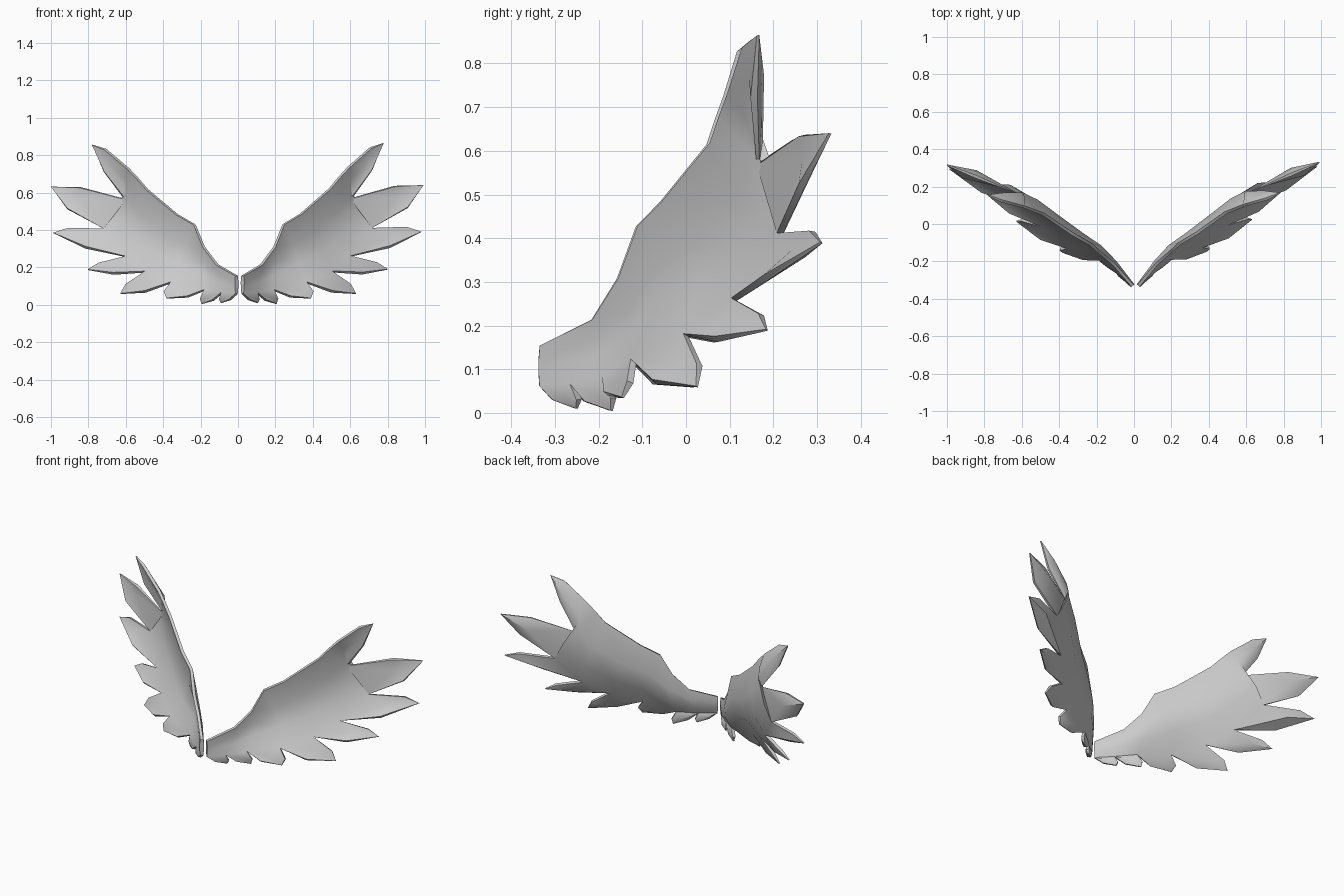
import bpy, bmesh
from math import sin, pi
from mathutils import Vector

if "Cube" in bpy.data.objects:
    bpy.data.objects.remove(bpy.data.objects["Cube"], do_unlink=True)

grey = bpy.data.materials.new("soft_grey")
grey.use_nodes = True
grey.diffuse_color = (0.6, 0.6, 0.6, 1)
grey.node_tree.nodes["Principled BSDF"].inputs["Base Color"].default_value = (0.6, 0.6, 0.6, 1)

# Leading edge and feather notches, both from root to wing end
LEADING = [(.024, -.33, .155), (.125, -.21, .215), (.195, -.15, .31), (.243, -.105, .43),
           (.335, -.05, .485), (.49, .06, .62), (.54, .08, .68), (.59, .1, .735)]
NOTCHES = [(.024, -.33, .06), (.1, -.26, .065), (.19, -.185, .08), (.365, -.12, .12),
           (.5, 0, .178), (.6, .11, .26), (.714, .215, .41), (.607, .165, .57)]
# One tip per feather, lowest feather first
TIPS = [(.104, -.25, .01), (.205, -.17, .005), (.39, -.145, .035), (.63, .025, .06),
        (.8, .185, .19), (.98, .31, .39), (.992, .33, .64), (.778, .165, .865)]
COLUMNS = 4
EDGE, BODY, RIDGE, POINT = .008, .012, .018, .003


def place_left(p):
    return Vector(p)


def place_right(p):
    # Mirrored wing, opened slightly differently
    return Vector((.017 - p.x * 1.025, p.y - .015 * p.x, p.z - .013 * p.x * p.z))


def build_sheet():
    """Middle surface of a wing, with half the thickness at each vertex."""
    sheet = bmesh.new()
    half = []

    def vert(p, thick):
        half.append(thick)
        return sheet.verts.new(p)

    # Hollowed body between the leading edge and the notches
    grid = []
    for i, (lead, notch) in enumerate(zip(LEADING, NOTCHES)):
        row = []
        for j in range(COLUMNS):
            t = j / (COLUMNS - 1)
            p = Vector(lead).lerp(Vector(notch), t)
            p.y += .065 * sin(pi * i / 8) * sin(pi * t)
            row.append(vert(p, BODY if 0 < t < 1 else EDGE))
        grid.append(row)
    for a, b in zip(grid, grid[1:]):
        for j in range(COLUMNS - 1):
            sheet.faces.new((a[j], a[j + 1], b[j + 1], b[j]))

    # Feathers: each is a pointed fan around a raised centre
    bases = [(a[-1], b[-1]) for a, b in zip(grid, grid[1:])]
    bases.append(tuple(reversed(grid[-1])))
    for base, tip in zip(bases, TIPS):
        tip = Vector(tip)
        low, high = base[0].co, base[-1].co
        middle = (low + high) / 2
        size = (tip - middle).length
        forward = Vector((0, -.08 * size, 0))
        lower = vert(low.lerp(tip, .62) + (low - middle) * .4 + forward, EDGE)
        upper = vert(high.lerp(tip, .64) + (high - middle) * .25, EDGE)
        centre = vert(middle.lerp(tip, .55) - forward * .5, RIDGE)
        point = vert(tip, POINT)
        ring = list(reversed(base)) + [lower, point, upper, base[-1]]
        for a, b in zip(ring, ring[1:]):
            sheet.faces.new((a, b, centre))
    sheet.verts.index_update()
    sheet.normal_update()
    return sheet, half


def build_wing(name, place):
    sheet, half = build_sheet()
    solid = bmesh.new()
    # Front and back skins
    front = [solid.verts.new(place(v.co + v.normal * half[v.index])) for v in sheet.verts]
    back = [solid.verts.new(place(v.co - v.normal * half[v.index])) for v in sheet.verts]
    for face in sheet.faces:
        ids = [v.index for v in face.verts]
        solid.faces.new([front[k] for k in ids])
        solid.faces.new([back[k] for k in reversed(ids)])
    # Rim joining the skins
    for edge in sheet.edges:
        if edge.is_boundary:
            a, b = (v.index for v in edge.verts)
            solid.faces.new((front[a], front[b], back[b], back[a]))
    bmesh.ops.recalc_face_normals(solid, faces=solid.faces[:])
    mesh = bpy.data.meshes.new(name)
    solid.to_mesh(mesh)
    solid.free()
    sheet.free()
    mesh.materials.append(grey)
    wing = bpy.data.objects.new(name, mesh)
    bpy.context.collection.objects.link(wing)
    bpy.ops.object.select_all(action="DESELECT")
    wing.select_set(True)
    bpy.context.view_layer.objects.active = wing
    bpy.ops.object.shade_smooth_by_angle(angle=pi / 4)


build_wing("left_wing", place_left)
build_wing("right_wing", place_right)
